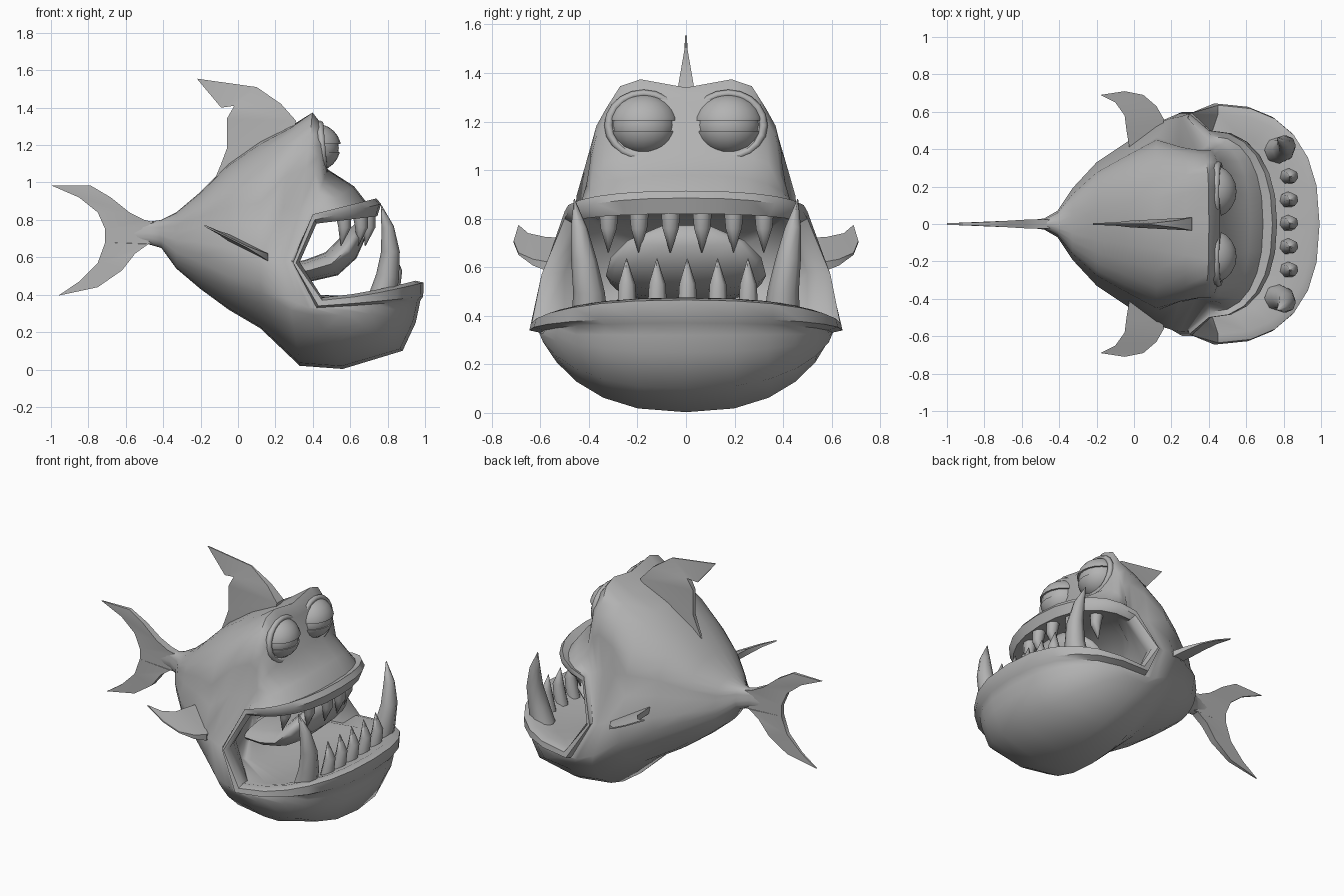
import bpy, bmesh, math
from mathutils import Vector
from mathutils.geometry import tessellate_polygon

if "Cube" in bpy.data.objects:
    bpy.data.objects.remove(bpy.data.objects["Cube"])

grey = bpy.data.materials.new("grey")
grey.diffuse_color = (0.45, 0.45, 0.45, 1)
grey.use_nodes = True
grey.node_tree.nodes["Principled BSDF"].inputs["Base Color"].default_value = grey.diffuse_color


def finish(name, bm, angle=40):
    bmesh.ops.recalc_face_normals(bm, faces=bm.faces)
    me = bpy.data.meshes.new(name)
    bm.to_mesh(me)
    bm.free()
    ob = bpy.data.objects.new(name, me)
    bpy.context.collection.objects.link(ob)
    me.materials.append(grey)
    bpy.ops.object.select_all(action='DESELECT')
    ob.select_set(True)
    bpy.context.view_layer.objects.active = ob
    bpy.ops.object.shade_smooth_by_angle(angle=math.radians(angle))
    return ob


def loft(name, rings, angle=40):
    """Skin closed rings of equal length and cap both ends."""
    bm = bmesh.new()
    vs = [[bm.verts.new(p) for p in r] for r in rings]
    n = len(vs[0])
    for a, b in zip(vs, vs[1:]):
        for i in range(n):
            j = (i + 1) % n
            bm.faces.new((a[i], a[j], b[j], b[i]))
    bm.faces.new(vs[0])
    bm.faces.new(vs[-1])
    return finish(name, bm, angle)


def tube(name, path, wide, thick, sides):
    """Loft ellipses, wide in y, along a path."""
    pts = [Vector(p) for p in path]
    rings = []
    for i, p in enumerate(pts):
        t = (pts[min(i + 1, len(pts) - 1)] - pts[max(i - 1, 0)]).normalized()
        nrm = t.cross(Vector((0, 1, 0))).normalized()
        rings.append([p + Vector((0, wide[i] * math.cos(a), 0)) + nrm * thick[i] * math.sin(a)
                      for a in (2 * math.pi * k / sides for k in range(sides))])
    return loft(name, rings, 75)


def fin(name, outline, place, thickness):
    """Flat outline with a soft taper in thickness."""
    bm = bmesh.new()
    sides = [[bm.verts.new(place(u, v, s * thickness(u, v))) for u, v in outline] for s in (-1, 1)]
    n = len(outline)
    for i in range(n):
        j = (i + 1) % n
        bm.faces.new((sides[0][i], sides[0][j], sides[1][j], sides[1][i]))
    for tri in tessellate_polygon([[Vector((u, v, 0)) for u, v in outline]]):
        for s in sides:
            bm.faces.new([s[k] for k in tri])
    return finish(name, bm, 35)


# Body: each ring runs top, upper side, mouth corner, lower side, bottom
N = 6


def ring(top, us, corner, ls, bot, up=0.55, low=0.84, bump=0.0, zlow=1.3):
    def arc(end, side, e, ez, b):
        out = []
        for i in range(N + 1):
            a = i / N * math.pi / 2
            c, s = max(0, math.cos(a)), math.sin(a) ** e
            lift = b * math.sin(4 * a) if a < math.pi / 4 else 0
            out.append((side[0] + (end[0] - side[0]) * c ** e, side[1] * s,
                        side[2] + (end[1] - side[2]) * c ** ez + lift))
        return out
    half = arc(top, us, up, up, bump) + [corner] + arc(bot, ls, low, zlow, 0)[::-1]
    return half + [(x, -y, z) for x, y, z in half[-2:0:-1]]


def trunk(x, zt, zb, w, zs):
    h = zt - zb
    return ring((x, zt), (x, 0.86 * w, zs + 0.16 * h), (x, w, zs), (x, 0.95 * w, zs - 0.12 * h), (x, zb),
                0.9, 0.95, 0, 1.05)


rings = [trunk(*r) for r in (
    (-0.56, 0.79, 0.68, 0.02, 0.73), (-0.48, 0.79, 0.67, 0.03, 0.73),
    (-0.41, 0.80, 0.65, 0.07, 0.72), (-0.33, 0.84, 0.54, 0.19, 0.69),
    (-0.20, 0.95, 0.43, 0.33, 0.68), (-0.05, 1.10, 0.32, 0.43, 0.65),
    (0.12, 1.22, 0.22, 0.54, 0.60))]
# Head and jaw
rings += [
    ring((.28, 1.30), (.24, .42, .86), (.20, .565, .60), (.26, .60, .38), (.33, .02), .68, .88),
    ring((.40, 1.34), (.33, .40, .85), (.25, .575, .58), (.33, .60, .35), (.56, .003), .56, .82, .05),
    ring((.46, 1.28), (.37, .40, .84), (.27, .575, .58), (.38, .605, .33), (.88, .10), .55, .82, .03),
    ring((.48, 1.07), (.39, .42, .83), (.28, .575, .58), (.40, .605, .33), (.95, .25), .6),
    ring((.62, .98), (.40, .44, .83), (.285, .57, .58), (.41, .605, .33), (.965, .32), .8)]
# Rolled lips
rings += [
    ring((.69, .89), (.41, .47, .82), (.29, .57, .58), (.42, .60, .33), (.975, .37), .85, .84, 0, 1),
    ring((.74, .915), (.40, .50, .83), (.295, .59, .57), (.43, .645, .34), (.99, .39), .88, .84, 0, 1),
    ring((.765, .885), (.41, .50, .80), (.31, .595, .57), (.45, .635, .37), (.992, .465), .88, .84, 0, 1.2),
    ring((.745, .82), (.42, .465, .78), (.33, .56, .575), (.45, .59, .385), (.95, .475), .88, .84, 0, 1.2)]
# Mouth cavity
rings += [
    ring((.62, .83), (.40, .40, .80), (.32, .50, .58), (.42, .50, .36), (.80, .40), .8, .8, 0, 1),
    ring((.35, .80), (.28, .30, .72), (.24, .38, .57), (.28, .36, .42), (.35, .38)),
    ring((.16, .64), (.16, .08, .62), (.16, .10, .57), (.16, .08, .54), (.16, .52))]
loft("body", rings, 52)

# Tongue curling upward
tube("tongue", [(.22, 0, .50), (.38, 0, .53), (.50, 0, .565), (.58, 0, .64), (.625, 0, .71), (.64, 0, .77)],
     (.25, .31, .33, .31, .24, .10), (.05, .06, .07, .07, .055, .02), 16)

# Tail fin and dorsal fin
upright = lambda u, v, t: (u, t, v)
fin("tail_fin", [(-.42, .78), (-.50, .80), (-.58, .84), (-.68, .92), (-.79, .985), (-1, .985),
                 (-.85, .92), (-.75, .84), (-.71, .75), (-.71, .68), (-.75, .57), (-.85, .47),
                 (-.96, .395), (-.75, .44), (-.62, .53), (-.55, .62), (-.48, .67), (-.42, .67)],
    upright, lambda u, v: min(.025, max(0.004, 0.03 * (u + 1) / 0.5 - 0.002)))
fin("dorsal_fin", [(-.22, 1.555), (.10, 1.51), (.23, 1.42), (.31, 1.33), (.28, 1.2), (.05, 1.05), (-.14, .98),
                   (-.09, 1.10), (-.06, 1.18), (-.06, 1.34), (-.02, 1.41), (-.09, 1.40)],
    upright, lambda u, v: max(.004, min(.035, .035 * max(0, (1.56 - v) / .2) ** 1.6, .12 * (u + .17))))

# Pectoral fins, one per side
for s, side in ((1, "left"), (-1, "right")):
    fin(side + "_pectoral_fin", [(-.02, .38), (-.04, .50), (-.05, .58), (-.10, .65), (-.18, .69), (-.05, .71),
                                 (.05, .69), (.12, .63), (.16, .56), (.15, .46)],
        lambda u, v, t: (u, s * v, .68 - .5 * u + t),
        lambda u, v: min(.02, max(0.004, 0.025 * (.72 - v) / .17)))

    # Tusks
    tube(side + "_tusk", [(.77, s * .395, .38), (.80, s * .40, .50), (.815, s * .42, .63),
                          (.80, s * .44, .76), (.765, s * .46, .88)],
         (.075, .065, .053, .034, .002), (.075, .062, .05, .034, .002), 8)

    # Upper teeth
    for i, (x, y) in enumerate(((.69, .065), (.65, .195), (.56, .32))):
        tube(f"{side}_upper_tooth_{i}", [(x, s * y, .86), (x + .01, s * y, .76), (x - .01, s * y, .66)],
             (.045, .035, .002), (.045, .035, .002), 7)

    # Eye with heavy upper and lower lids and a socket rim
    c = Vector((.415, s * .174, 1.185))
    for name, r, cut in (("eyeball", .124, None), ("upper_eyelid", .136, (1.205, True)),
                         ("lower_eyelid", .131, (1.162, False))):
        bm = bmesh.new()
        bmesh.ops.create_uvsphere(bm, u_segments=20, v_segments=12, radius=r)
        bmesh.ops.scale(bm, verts=bm.verts, vec=(1, 1.07, .95))
        bmesh.ops.translate(bm, verts=bm.verts, vec=c)
        if cut:
            bmesh.ops.bisect_plane(bm, geom=bm.verts[:] + bm.edges[:] + bm.faces[:],
                                   plane_co=(0, 0, cut[0]), plane_no=(0, 0, 1),
                                   clear_inner=cut[1], clear_outer=not cut[1])
            bmesh.ops.holes_fill(bm, edges=[e for e in bm.edges if e.is_boundary])
        finish(f"{side}_{name}", bm)
    bm = bmesh.new()
    grid = []
    for i in range(20):
        a = 2 * math.pi * i / 20
        grid.append([])
        for j in range(6):
            b = 2 * math.pi * j / 6
            r = .145 + .018 * math.cos(b)
            grid[-1].append(bm.verts.new((.45 - .012 * math.sin(a) + .02 * math.sin(b),
                                          c.y + r * math.cos(a), 1.185 + .9 * r * math.sin(a))))
    for i in range(20):
        for j in range(6):
            k, m = (i + 1) % 20, (j + 1) % 6
            bm.faces.new((grid[i][j], grid[k][j], grid[k][m], grid[i][m]))
    finish(side + "_eye_socket", bm, 75)

# Lower teeth
for i, y in enumerate((-.245, -.12, .005, .13, .255)):
    tube(f"lower_tooth_{i}", [(.82, y, .39), (.845, y, .53), (.83, y, .635)],
         (.045, .036, .002), (.042, .034, .002), 7)
